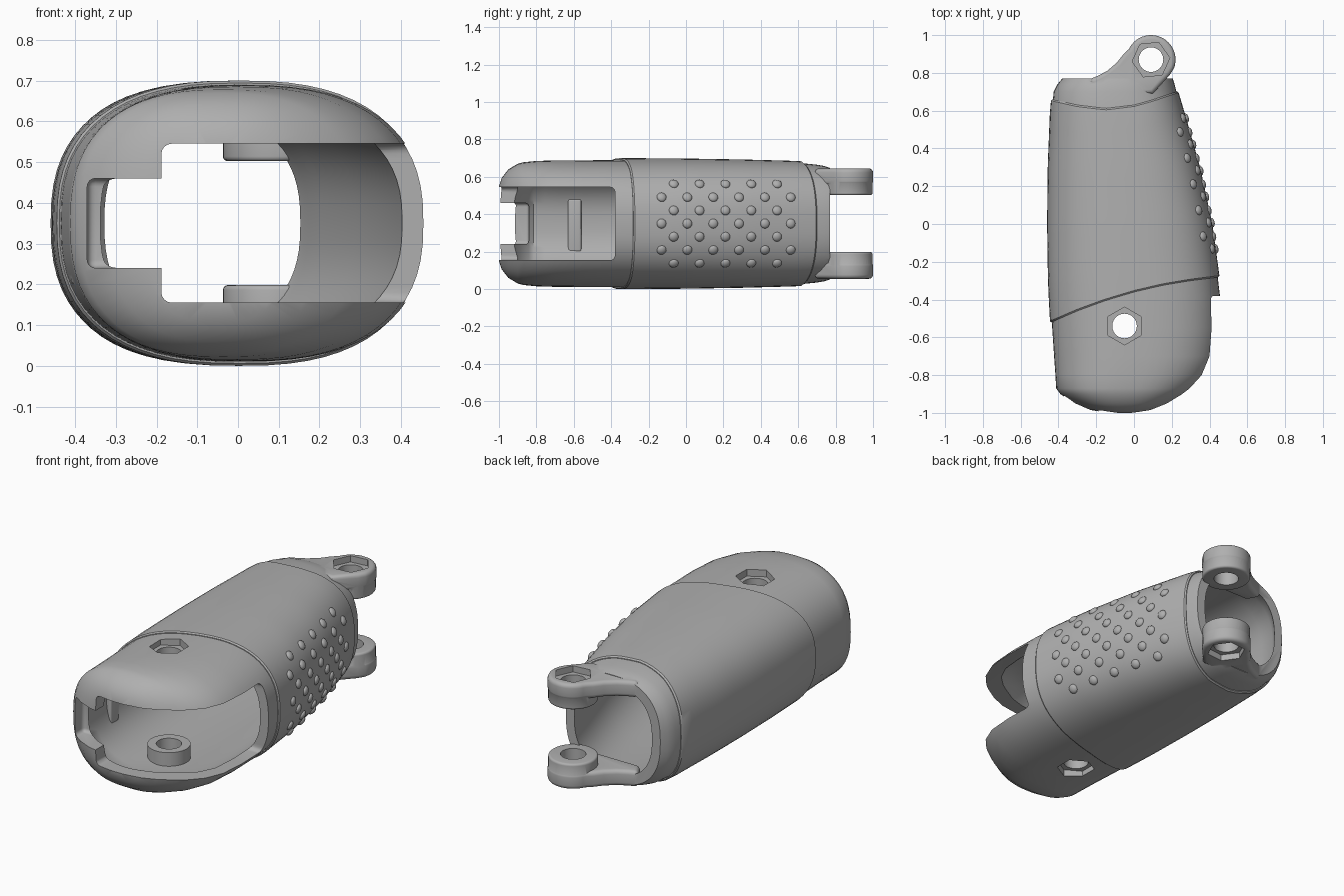
import bpy, bmesh, math
from mathutils import Vector, Matrix

if "Cube" in bpy.data.objects:
    bpy.data.objects.remove(bpy.data.objects["Cube"])

grey = bpy.data.materials.new("warm_grey")
grey.use_nodes = True
grey.diffuse_color = (0.43, 0.43, 0.43, 1)
grey.node_tree.nodes["Principled BSDF"].inputs["Base Color"].default_value = (0.43, 0.43, 0.43, 1)

MID = 0.35      # height of the long axis
POWER = 2.5     # roundness of the cross-section
SIDES = 64

# Stations along the shell: y, left x, right x, half height
STATIONS = [
    (-1.0, -0.15, 0.05, 0.20), (-0.985, -0.24, 0.14, 0.245), (-0.95, -0.32, 0.22, 0.29),
    (-0.9, -0.39, 0.30, 0.32), (-0.87, -0.412, 0.34, 0.328), (-0.8, -0.416, 0.405, 0.335),
    (-0.7, -0.423, 0.448, 0.338), (-0.55, -0.433, 0.46, 0.339), (-0.38, -0.442, 0.455, 0.34),
    (-0.28, -0.446, 0.443, 0.34), (0.0, -0.45, 0.405, 0.338), (0.3, -0.447, 0.34, 0.333),
    (0.6, -0.435, 0.255, 0.325), (0.7, -0.425, 0.225, 0.315), (0.74, -0.405, 0.215, 0.308),
    (0.77, -0.38, 0.205, 0.298)]


def lookup(table, t):
    """Linear interpolation of the row values in a table."""
    if t <= table[0][0]:
        return table[0][1:]
    for a, b in zip(table, table[1:]):
        if t <= b[0]:
            f = (t - a[0]) / (b[0] - a[0])
            return tuple(p + (q - p) * f for p, q in zip(a[1:], b[1:]))
    return table[-1][1:]


def section(y, angle, off=0.0):
    """Point x, z on the rounded cross-section at y."""
    xl, xr, hz = lookup(STATIONS, y)
    c, s = math.cos(angle), math.sin(angle)
    x = (xl + xr) / 2 + ((xr - xl) / 2 + off) * math.copysign(abs(c) ** (2 / POWER), c)
    return x, MID + (hz + off) * math.copysign(abs(s) ** (2 / POWER), s)


def finish(name, bm):
    bmesh.ops.recalc_face_normals(bm, faces=bm.faces)
    mesh = bpy.data.meshes.new(name)
    bm.to_mesh(mesh)
    bm.free()
    mesh.materials.append(grey)
    ob = bpy.data.objects.new(name, mesh)
    bpy.context.collection.objects.link(ob)
    return ob


def loft(name, rings, closed_loop=False):
    bm = bmesh.new()
    rows = [[bm.verts.new(p) for p in ring] for ring in rings]
    pairs = list(zip(rows, rows[1:]))
    if closed_loop:
        pairs.append((rows[-1], rows[0]))
    for a, b in pairs:
        for i in range(len(a)):
            j = (i + 1) % len(a)
            bm.faces.new((a[i], a[j], b[j], b[i]))
    if not closed_loop:
        bm.faces.new(rows[0])
        bm.faces.new(rows[-1])
    return finish(name, bm)


def prism(name, outline, z0, z1):
    return loft(name, [[(x, y, z) for x, y in outline] for z in (z0, z1)])


def disc(cx, cy, r, n=40, turn=0.0):
    return [(cx + r * math.cos(math.tau * i / n + turn),
             cy + r * math.sin(math.tau * i / n + turn)) for i in range(n)]


def box(name, lo, hi):
    return prism(name, [(lo[0], lo[1]), (hi[0], lo[1]), (hi[0], hi[1]), (lo[0], hi[1])], lo[2], hi[2])


def apply(ob, kind, **settings):
    mod = ob.modifiers.new(kind, kind)
    for key, value in settings.items():
        setattr(mod, key, value)
    bpy.context.view_layer.objects.active = ob
    bpy.ops.object.modifier_apply(modifier=mod.name)


def bevel(ob, width):
    apply(ob, 'BEVEL', width=width, segments=4, limit_method='ANGLE', angle_limit=math.radians(50))
    return ob


def combine(ob, other, operation):
    other.hide_render = True
    apply(ob, 'BOOLEAN', object=other, operation=operation, solver='EXACT')
    bpy.data.objects.remove(other)


def smooth(ob):
    bpy.ops.object.select_all(action='DESELECT')
    ob.select_set(True)
    bpy.context.view_layer.objects.active = ob
    bpy.ops.object.shade_smooth_by_angle(angle=math.radians(35))


ANGLES = [math.tau * i / SIDES for i in range(SIDES)]


def ring(y, off=0.0, place=None):
    return [(x, y if place is None else place, z) for x, z in (section(y, a, off) for a in ANGLES)]


# Hollow shell, open at the back
shell = loft("shell", [ring(s[0]) for s in STATIONS])
inner = []
for s in STATIONS:
    shift = 0.06 * max(0, min(1, (-0.5 - s[0]) / 0.4))
    inner.append(ring(s[0], -0.052, s[0] + shift))
inner.append(ring(0.77, -0.052, 0.9))
combine(shell, loft("cavity", inner), 'DIFFERENCE')

# Hinge tabs, screw bosses and inner rib
KNOB = (0.09, 0.87)
SCREW = (-0.05, -0.54)
arc = [(KNOB[0] + 0.13 * math.cos(t), KNOB[1] + 0.13 * math.sin(t))
       for t in (math.radians(155 - 175 * i / 24) for i in range(25))]
tab_outline = [(-0.2, 0.69), (-0.24, 0.765), (-0.19, 0.785), (-0.14, 0.812), (-0.09, 0.855),
               (-0.055, 0.9)] + arc + [(0.19, 0.79), (0.1, 0.69)]


def both_levels(z0, z1):
    """A height range and its reflection about the long axis."""
    return [(z0, z1), (2 * MID - z1, 2 * MID - z0)]


for z0, z1 in both_levels(0.555, 0.645):
    combine(shell, bevel(prism("tab", tab_outline, z0, z1), 0.022), 'UNION')
for z0, z1 in both_levels(0.502, 0.635):
    combine(shell, bevel(prism("knob", disc(*KNOB, 0.127), z0, z1), 0.012), 'UNION')
for z0, z1 in both_levels(0.56, 0.665):
    combine(shell, prism("boss", disc(*SCREW, 0.11), z0, z1), 'UNION')
combine(shell, bevel(box("rib", (-0.41, -0.63, 0.2), (-0.345, -0.56, 0.48)), 0.01), 'UNION')

# Mouth across the front and one side, with a narrower slot beside it
combine(shell, bevel(box("mouth", (-0.188, -1.3, 0.155), (0.8, -0.38, 0.545)), 0.025), 'DIFFERENCE')
combine(shell, bevel(box("slot", (-0.37, -1.3, 0.24), (0.3, -0.84, 0.46)), 0.02), 'DIFFERENCE')

# Screw holes and hexagonal recesses
for centre, depth, turn in ((SCREW, 0.65, math.pi / 2), (KNOB, 0.61, 0.1)):
    combine(shell, prism("hole", disc(*centre, 0.065), -0.2, 0.9), 'DIFFERENCE')
    for z0, z1 in both_levels(depth, 0.9):
        combine(shell, prism("hex", disc(*centre, 0.1, 6, turn), z0, z1), 'DIFFERENCE')
smooth(shell)

# Outer sleeve between two curved seams
FRONT_SEAM = [(-0.46, -0.53), (-0.3, -0.46), (-0.15, -0.405), (0.0, -0.36),
              (0.15, -0.325), (0.3, -0.3), (0.46, -0.28)]
BACK_SEAM = [(-0.43, 0.66), (-0.3, 0.63), (-0.15, 0.612), (0.0, 0.63), (0.1, 0.658), (0.24, 0.705)]


def sleeve_ring(v, off):
    pts = []
    for a in ANGLES:
        y = -0.4 + v
        for _ in range(5):
            x, z = section(y, a, off)
            y0, y1 = lookup(FRONT_SEAM, x)[0], lookup(BACK_SEAM, x)[0]
            y = y0 + (y1 - y0) * v
        pts.append((x, y, z))
    return pts


steps = 16
rows = [sleeve_ring(0, -0.015), sleeve_ring(0, 0.004)]
rows += [sleeve_ring(0.008 + 0.984 * i / steps, 0.01) for i in range(steps + 1)]
rows += [sleeve_ring(1, 0.004), sleeve_ring(1, -0.015)]
smooth(loft("sleeve", rows, closed_loop=True))

# Staggered grip bumps on one side
bm = bmesh.new()
for row in range(7):
    wide = row % 2
    for i in range(5 + wide):
        y = -0.065 - 0.065 * wide + 0.138 * i
        dz = (row - 3) * 0.071
        xl, xr, hz = lookup(STATIONS, y)
        hz += 0.01
        x = (xl + xr) / 2 + ((xr - xl) / 2 + 0.01) * (1 - abs(dz / hz) ** POWER) ** (1 / POWER)
        normal = Vector((1, 0.25, 1.2 * dz / hz)).normalized()
        pos = Vector((x, y, MID + dz)) - normal * 0.002
        spin = normal.to_track_quat('Z', 'Y').to_matrix().to_4x4()
        bmesh.ops.create_uvsphere(bm, u_segments=16, v_segments=10, radius=0.026,
                                  matrix=Matrix.Translation(pos) @ spin @ Matrix.Diagonal((1, 1, 0.6, 1)))
smooth(finish("grip_bumps", bm))
